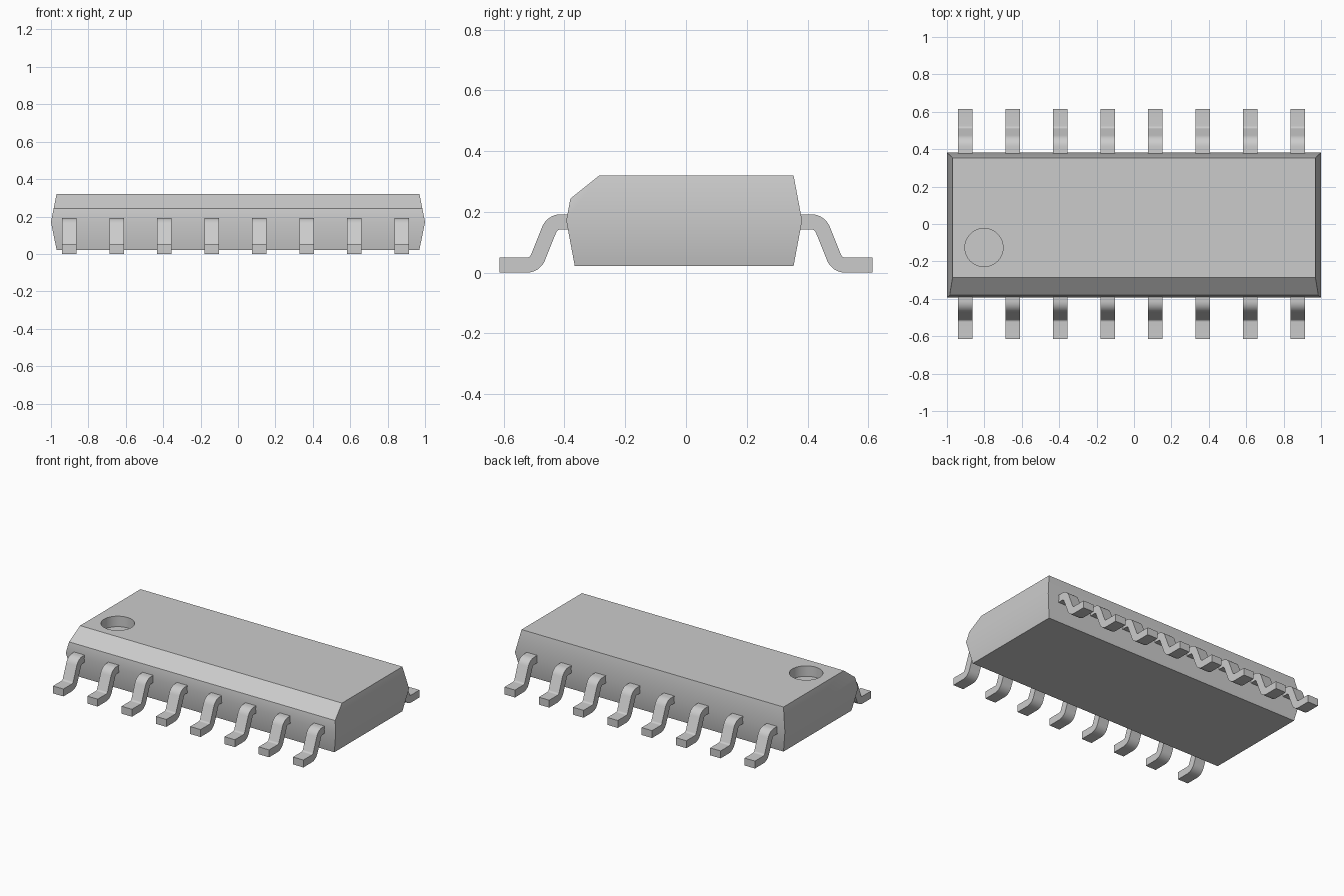
import bpy, bmesh, math
from mathutils import Vector

if "Cube" in bpy.data.objects:
    bpy.data.objects.remove(bpy.data.objects["Cube"])

grey = bpy.data.materials.new("plain grey")
grey.diffuse_color = (0.6, 0.6, 0.6, 1)
grey.use_nodes = True
grey.node_tree.nodes["Principled BSDF"].inputs["Base Color"].default_value = grey.diffuse_color


def add_object(name, mesh):
    ob = bpy.data.objects.new(name, mesh)
    bpy.context.collection.objects.link(ob)
    return ob


def to_mesh(name, bm):
    bmesh.ops.recalc_face_normals(bm, faces=bm.faces)
    me = bpy.data.meshes.new(name)
    bm.to_mesh(me)
    bm.free()
    me.materials.append(grey)
    return me


def smooth(ob):
    bpy.ops.object.select_all(action='DESELECT')
    ob.select_set(True)
    bpy.context.view_layer.objects.active = ob
    bpy.ops.object.shade_smooth_by_angle(angle=math.radians(25))


# Package body: three stacked rings, widest at the parting line
bm = bmesh.new()
rings = []
for x, y0, y1, z in ((0.97, -0.366, 0.354, 0.022),
                     (1.0, -0.394, 0.382, 0.171),
                     (0.97, -0.366, 0.354, 0.32)):
    rings.append([bm.verts.new(p) for p in
                  ((-x, y0, z), (x, y0, z), (x, y1, z), (-x, y1, z))])
for a, b in zip(rings, rings[1:]):
    for i in range(4):
        j = (i + 1) % 4
        bm.faces.new((a[i], a[j], b[j], b[i]))
bm.faces.new(rings[0])
bm.faces.new(rings[-1])
bmesh.ops.recalc_face_normals(bm, faces=bm.faces)
# Chamfer along the front top edge
bmesh.ops.bisect_plane(bm, geom=bm.verts[:] + bm.edges[:] + bm.faces[:],
                       plane_co=(0, -0.285, 0.32),
                       plane_no=Vector((0, -0.076, 0.095)).normalized(),
                       clear_outer=True)
bmesh.ops.holes_fill(bm, edges=[e for e in bm.edges if e.is_boundary])
body = add_object("package_body", to_mesh("package_body", bm))

# Round pin-one marker hole, cut from the top
bm = bmesh.new()
bmesh.ops.create_cone(bm, cap_ends=True, segments=48, radius1=0.102,
                      radius2=0.102, depth=0.14)
cutter = add_object("marker_cutter", to_mesh("marker_cutter", bm))
cutter.location = (-0.802, -0.126, 0.32)
cutter.hide_render = True
mod = body.modifiers.new("marker_hole", 'BOOLEAN')
mod.operation = 'DIFFERENCE'
mod.solver = 'EXACT'
mod.object = cutter
bpy.context.view_layer.objects.active = body
bpy.ops.object.modifier_apply(modifier=mod.name)
bpy.data.objects.remove(cutter)
smooth(body)


# Gull-wing lead: constant thickness strip with two rounded bends
def lead_mesh(name, side):
    half, r, w = 0.0248, 0.04, 0.0385
    ya, za, yb, zb = 0.440, 0.167, 0.497, half
    theta = math.atan2(za - zb, yb - ya)
    t = r * math.tan(theta / 2)
    n = 8

    def edge(s):
        pts = [(0.34, za + s)]
        for i in range(n + 1):
            a = math.pi / 2 - theta * i / n
            pts.append((ya - t + (r + s) * math.cos(a), za - r + (r + s) * math.sin(a)))
        for i in range(n + 1):
            a = 1.5 * math.pi - theta * (1 - i / n)
            pts.append((yb + t + (r - s) * math.cos(a), zb + r + (r - s) * math.sin(a)))
        return pts + [(0.614, zb + s)]

    bm = bmesh.new()
    strips = [[(bm.verts.new((-w, side * y, z)), bm.verts.new((w, side * y, z)))
               for y, z in edge(s)] for s in (half, -half)]
    top, low = strips
    for i in range(len(top) - 1):
        for s in strips:
            bm.faces.new((s[i][0], s[i][1], s[i + 1][1], s[i + 1][0]))
        for k in (0, 1):
            bm.faces.new((top[i][k], top[i + 1][k], low[i + 1][k], low[i][k]))
    for i in (0, -1):
        bm.faces.new((top[i][0], top[i][1], low[i][1], low[i][0]))
    return to_mesh(name, bm)


# Eight leads along each long side
for label, side in (("front_lead", -1), ("back_lead", 1)):
    me = lead_mesh(label, side)
    for i in range(8):
        ob = add_object(f"{label}_{i + 1}", me)
        ob.location.x = -0.902 + 0.254 * i
    smooth(ob)
